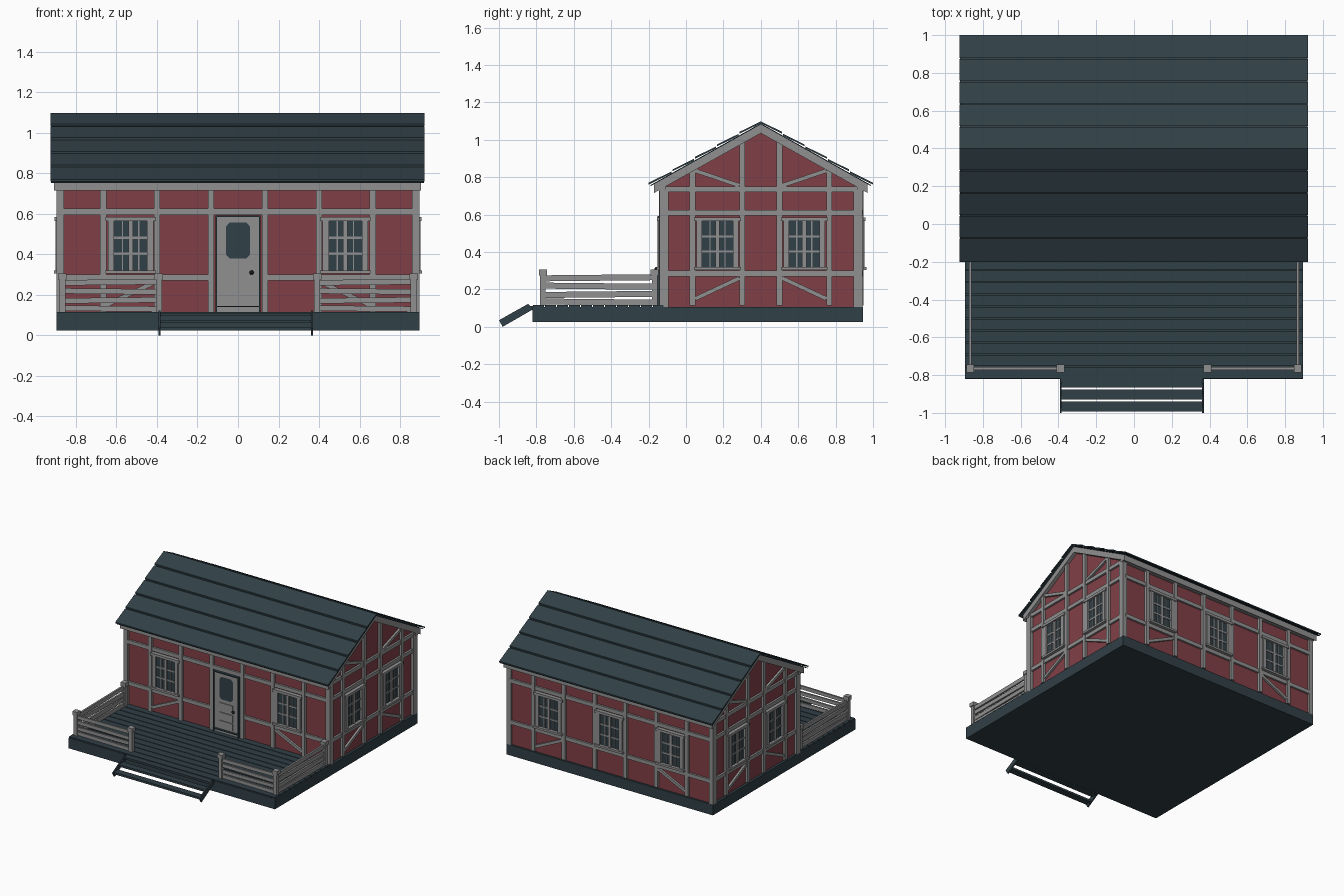
import bpy, bmesh, math
from mathutils import Matrix, Vector

if "Cube" in bpy.data.objects:
    bpy.data.objects.remove(bpy.data.objects["Cube"])


def material(name, rgb):
    m = bpy.data.materials.new(name)
    m.use_nodes = True
    m.diffuse_color = (*rgb, 1)
    m.node_tree.nodes["Principled BSDF"].inputs["Base Color"].default_value = (*rgb, 1)
    return m


RED = material("red_plaster", (0.22, 0.05, 0.062))
GREY = material("grey_timber", (0.28, 0.28, 0.28))
SLATE = material("dark_slate", (0.03, 0.05, 0.061))
BLACK = material("black_iron", (0.008, 0.01, 0.012))


class Part:
    """Collects boxes and extruded profiles into one object."""

    def __init__(self, name, mat):
        self.name, self.mat, self.bm = name, mat, bmesh.new()

    def box(self, center, size, frame=Matrix(), tilt=0):
        m = (frame @ Matrix.Translation(center) @ Matrix.Rotation(-tilt, 4, "Y")
             @ Matrix.Diagonal((*size, 1)))
        bmesh.ops.create_cube(self.bm, size=1, matrix=m)

    def extrude(self, profile, x0, x1):
        """Sweep a (y, z) outline from x0 to x1."""
        ends = [[self.bm.verts.new((x, y, z)) for y, z in profile] for x in (x0, x1)]
        self.bm.faces.new(ends[0])
        self.bm.faces.new(ends[1][::-1])
        n = len(profile)
        for i in range(n):
            j = (i + 1) % n
            self.bm.faces.new((ends[0][i], ends[1][i], ends[1][j], ends[0][j]))

    def done(self):
        bmesh.ops.recalc_face_normals(self.bm, faces=self.bm.faces)
        mesh = bpy.data.meshes.new(self.name)
        self.bm.to_mesh(mesh)
        self.bm.free()
        mesh.materials.append(self.mat)
        ob = bpy.data.objects.new(self.name, mesh)
        bpy.context.collection.objects.link(ob)
        return ob


RIDGE_Y, RIDGE_Z, SLOPE = 0.4, 1.09, 0.56
WALL_X, FRONT_Y, BACK_Y = 0.875, -0.125, 0.93
DECK = 0.115


def roof_z(y):
    return RIDGE_Z - SLOPE * abs(y - RIDGE_Y)


def wall_frame(u, n, origin):
    """Local x runs along the wall, local y points out of it, z is up."""
    m = Matrix((u, n, (0, 0, 1))).transposed().to_4x4()
    m.translation = Vector(origin)
    return m


WALLS = {
    "front": wall_frame((1, 0, 0), (0, -1, 0), (0, FRONT_Y, 0)),
    "back": wall_frame((1, 0, 0), (0, 1, 0), (0, BACK_Y, 0)),
    "left": wall_frame((0, 1, 0), (1, 0, 0), (WALL_X, RIDGE_Y, 0)),
    "right": wall_frame((0, 1, 0), (-1, 0, 0), (-WALL_X, RIDGE_Y, 0)),
}

# Foundation and deck planks
base = Part("foundation", SLATE)
base.box((0, 0.0625, 0.066), (1.79, 1.765, 0.082))
base.done()
planks = Part("deck_planks", SLATE)
for i in range(11):
    planks.box((0, -0.788 + i * 0.064, 0.111), (1.79, 0.058, 0.01))
planks.done()

# Plaster body with gables
body = Part("plaster_walls", RED)
body.extrude([(FRONT_Y, 0.1), (BACK_Y, 0.1), (BACK_Y, roof_z(BACK_Y) - 0.02),
              (RIDGE_Y, RIDGE_Z - 0.02), (FRONT_Y, roof_z(FRONT_Y) - 0.02)], -WALL_X, WALL_X)
body.done()

# Timber frame
frame = Part("timber_frame", GREY)


def brace(wall, u0, z0, u1, z1):
    frame.box(((u0 + u1) / 2, 0.006, (z0 + z1) / 2),
              (math.hypot(u1 - u0, z1 - z0), 0.02, 0.022), wall, math.atan2(z1 - z0, u1 - u0))


for name, wall in WALLS.items():
    side = name in ("left", "right")
    half = 0.52 if side else 0.87
    for s in (-1, 1):
        for u in ((0.1, 0.365) if side else (0.133, 0.4, 0.665)):
            top = RIDGE_Z - SLOPE * u - 0.04 if side else 0.74
            frame.box((s * u, 0.006, (DECK + top) / 2), (0.03, 0.026, top - DECK), wall)
        inner, outer = (0.115, 0.35) if side else (0.415, 0.65)
        brace(wall, s * inner, 0.26, s * outer, 0.15)
        if side:
            brace(wall, s * inner, 0.755, s * outer, 0.835)
    for z in (0.285, 0.61, 0.735):
        if name == "front" and z < 0.5:
            for s in (-1, 1):
                frame.box((s * 0.5, 0.005, z), (0.75, 0.02, 0.03), wall)
        else:
            frame.box((0, 0.005, z), (2 * half, 0.02, 0.03), wall)
for x in (-0.877, 0.877):
    for y in (FRONT_Y + 0.008, BACK_Y - 0.01):
        frame.box((x, y, 0.42), (0.036, 0.048, 0.63), Matrix())
frame.done()

# Wall plates carrying the eaves, with eight-sided ends
plates = Part("eave_beams", GREY)
for y in (FRONT_Y - 0.005, BACK_Y + 0.005):
    ring = [math.radians(22.5 + 45 * k) for k in range(8)]
    plates.extrude([(y + 0.022 * math.cos(a), 0.742 + 0.022 * math.sin(a)) for a in ring],
                   -0.9, 0.9)
plates.done()

# Windows
glass = Part("window_glass", SLATE)
casing = Part("window_frames", GREY)
openings = [("front", -0.53), ("front", 0.53), ("back", -0.53), ("back", 0), ("back", 0.53)]
openings += [(w, u) for w in ("left", "right") for u in (-0.232, 0.232)]
for name, u in openings:
    wall = WALLS[name]
    glass.box((u, 0.004, 0.442), (0.17, 0.012, 0.25), wall)
    for s in (-1, 1):
        casing.box((u + s * 0.097, 0.01, 0.442), (0.03, 0.03, 0.27), wall)
        casing.box((u + s * 0.04, 0.01, 0.442), (0.006, 0.012, 0.25), wall)
        casing.box((u, 0.01, 0.442 + s * 0.04), (0.17, 0.012, 0.012), wall)
    casing.box((u, 0.01, 0.442), (0.022, 0.018, 0.25), wall)
    casing.box((u, 0.012, 0.575), (0.25, 0.036, 0.02), wall)
    casing.box((u, 0.014, 0.312), (0.25, 0.04, 0.016), wall)
glass.done()
casing.done()

# Door: dark surround, leaf, raised panels, cut-corner pane and knob
wall = WALLS["front"]
surround = Part("door_surround", SLATE)
for s in (-1, 1):
    surround.box((s * 0.107, 0.01, 0.35), (0.008, 0.036, 0.47), wall)
surround.box((0, 0.01, 0.587), (0.222, 0.036, 0.008), wall)
surround.box((0, 0.014, 0.142), (0.222, 0.04, 0.006), wall)
surround.done()
leaf = Part("door_leaf", GREY)
leaf.box((0, 0.008, 0.35), (0.208, 0.02, 0.47), wall)
for z in (0.185, 0.25, 0.325):
    leaf.box((0, 0.02, z), (0.115, 0.008, 0.055), wall)
leaf.done()
pane = Part("door_pane", SLATE)
corner = [(0.058, 0.07), (0.042, 0.088)]
outline = (corner + [(-x, z) for x, z in corner[::-1]] + [(-x, -z) for x, z in corner]
           + [(x, -z) for x, z in corner[::-1]])
pane.bm.faces.new([pane.bm.verts.new((x, FRONT_Y - 0.021, 0.468 + z)) for x, z in outline[::-1]])
pane.done()
knob = Part("door_knob", BLACK)
bmesh.ops.create_uvsphere(knob.bm, u_segments=12, v_segments=8, radius=0.011,
                          matrix=Matrix.Translation((0.067, FRONT_Y - 0.032, 0.31)))
knob_ob = knob.done()
knob_ob.data.shade_smooth()

# Roof: timber bed, slate underlay and five lapped boards per slope
bed = Part("roof_timber_bed", GREY)
under = Part("roof_underlay", SLATE)
boards = Part("roof_boards", SLATE)


def slab(part, d0, d1, low, high, x, lift=0):
    for s in (-1, 1):
        za, zb = RIDGE_Z - SLOPE * d0, RIDGE_Z - SLOPE * d1
        part.extrude([(RIDGE_Y + s * d0, za + low), (RIDGE_Y + s * d0, za + high),
                      (RIDGE_Y + s * d1, zb + high + lift), (RIDGE_Y + s * d1, zb + low + lift)],
                     -x - 0.002, x - 0.002)


slab(bed, 0, 0.57, -0.055, -0.008, 0.905)
slab(under, 0, 0.59, -0.008, -0.002, 0.92)
for i in range(5):
    slab(boards, i * 0.1195, i * 0.1195 + 0.114 + (i == 4) * 0.008, -0.002, 0.008, 0.923, 0.008)
for part in (bed, under, boards):
    part.done()

# Veranda railing
posts = Part("railing_posts", GREY)
rails = Part("railing_rails", GREY)
RAIL_X, RAIL_Y = 0.867, -0.765
for s in (-1, 1):
    for x, y in ((RAIL_X, RAIL_Y), (0.39, RAIL_Y), (RAIL_X, -0.168)):
        posts.box((s * x, y, 0.2), (0.03, 0.03, 0.17))
        posts.box((s * x, y, 0.29), (0.042, 0.042, 0.03))
    for i, z in enumerate((0.262, 0.217, 0.173, 0.132)):
        wobble = 0.01 * (-1) ** i
        rails.box((s * 0.63, RAIL_Y, z), (0.46, 0.014, 0.027), tilt=wobble)
        rails.box((0, 0, 0), (0.58, 0.014, 0.032),
                  wall_frame((0, 1, 0), (1, 0, 0), (s * RAIL_X, -0.467, z)), wobble)
posts.done()
rails.done()

# Entrance steps
stringers = Part("step_stringers", SLATE)
for x in (-0.393, 0.36):
    stringers.extrude([(-1, 0.035), (-0.845, 0.122), (-0.815, 0.095), (-0.98, 0)], x, x + 0.01)
stringers.done()
treads = Part("step_treads", SLATE)
for i in range(3):
    treads.box((-0.013, -0.966 + i * 0.064, 0.033 + i * 0.035), (0.75, 0.054, 0.016))
treads.done()
